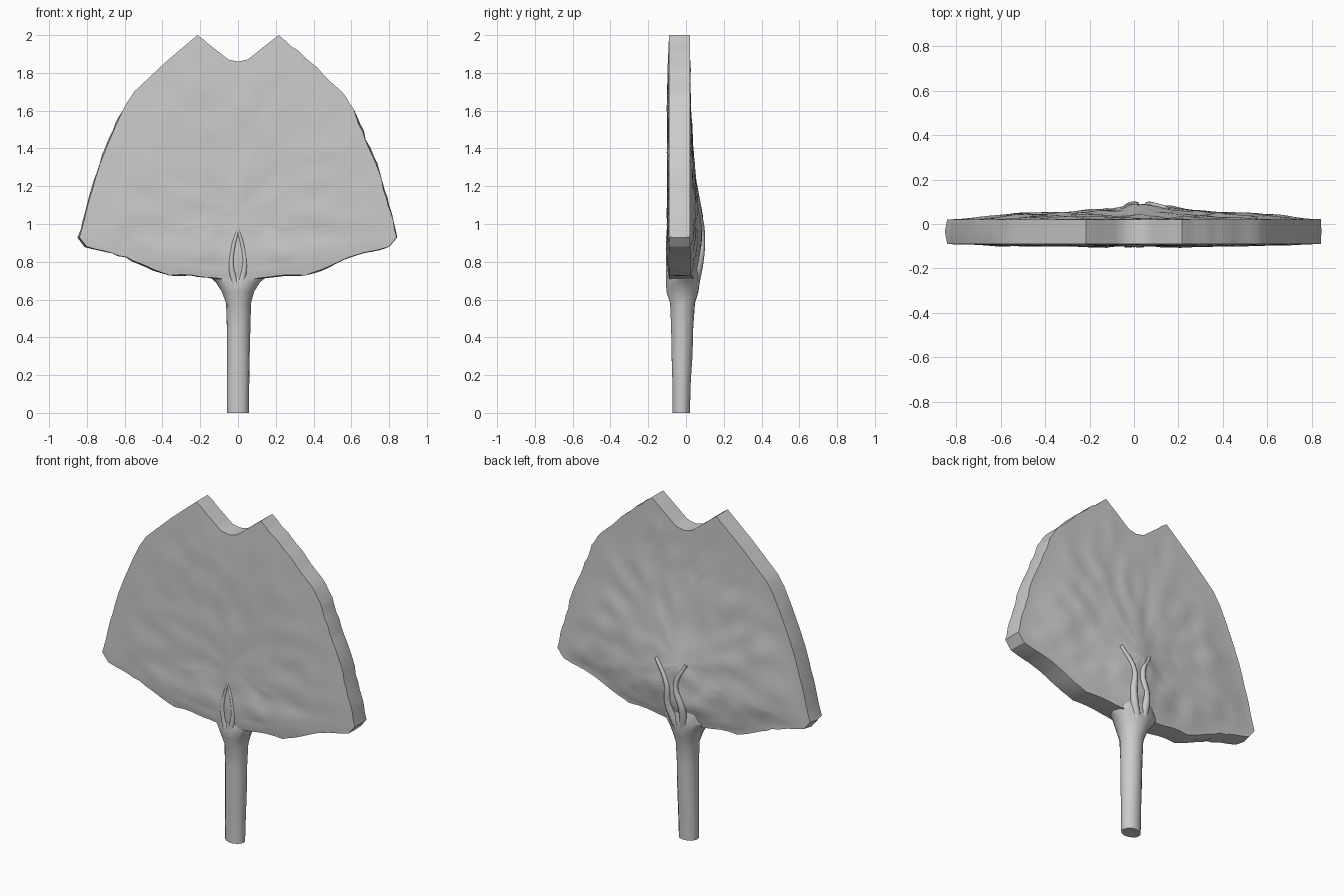
import bpy, bmesh, math
from mathutils import Vector, noise

if "Cube" in bpy.data.objects:
    bpy.data.objects.remove(bpy.data.objects["Cube"], do_unlink=True)

grey = bpy.data.materials.new("plain grey")
grey.use_nodes = True
grey.diffuse_color = (0.6, 0.6, 0.6, 1)
grey.node_tree.nodes["Principled BSDF"].inputs["Base Color"].default_value = (0.6, 0.6, 0.6, 1)


def finish(name, bm, angle):
    bmesh.ops.recalc_face_normals(bm, faces=bm.faces)
    mesh = bpy.data.meshes.new(name)
    bm.to_mesh(mesh)
    bm.free()
    mesh.materials.append(grey)
    obj = bpy.data.objects.new(name, mesh)
    bpy.context.collection.objects.link(obj)
    bpy.ops.object.select_all(action="DESELECT")
    obj.select_set(True)
    bpy.context.view_layer.objects.active = obj
    bpy.ops.object.shade_smooth_by_angle(angle=math.radians(angle))
    return obj


def bridge(bm, a, b):
    for i in range(len(a)):
        j = (i + 1) % len(a)
        bm.faces.new((a[i], a[j], b[j], b[i]))


def rough(x, z, size, amount, layer=0):
    return noise.noise(Vector((x * size, layer, z * size))) * amount


# Blade outline: notched top, curved sides, ragged lower edge
half = [(0.05, 1.87), (0.12, 1.925), (0.215, 2.0), (0.38, 1.86), (0.55, 1.70),
        (0.59, 1.64), (0.66, 1.49), (0.73, 1.32), (0.785, 1.14), (0.84, 0.93),
        (0.80, 0.88), (0.70, 0.855), (0.59, 0.825), (0.48, 0.775),
        (0.36, 0.728), (0.25, 0.73), (0.12, 0.715)]
corners = ([(0, 1.86)] + half + [(0, 0.70)] + [(-x, z) for x, z in reversed(half)])
outline = []
for k, (x, z) in enumerate(corners):
    nx, nz = corners[(k + 1) % len(corners)]
    steps = max(1, round(math.hypot(nx - x, nz - z) / 0.045))
    for s in range(steps):
        px, pz = x + (nx - x) * s / steps, z + (nz - z) * s / steps
        wobble = rough(px, pz, 14, 0.008) if s else 0
        outline.append((px + wobble, pz + wobble))

CENTER = Vector((0, 1.08))


def veins(x, z):
    # shallow ribs fanning out from the base of the blade
    fan = math.atan2(x, z - 0.72)
    reach = math.hypot(x, z - 0.72)
    return max(0, math.cos(fan * 9)) ** 6 * max(0, 1 - reach / 0.9)


def front_y(x, z, s):
    rise = min(1, (1 - s) / 0.25)
    lobe = math.exp(-((abs(x) - 0.25) / 0.22) ** 2 - ((z - 0.85) / 0.06) ** 2)
    return (-0.09 - 0.008 * rise - 0.006 * lobe - 0.005 * veins(x, z)
            + rough(x, z, 9, 0.006) * rise)


def back_y(x, z, s):
    rise = max(0, min(1, (0.95 - s) / 0.25))
    lower = max(0, min(1, (1.75 - z) / 0.6))
    swell = math.exp(-abs(x - 0.05) / 0.22 - ((z - 0.95) / 0.27) ** 2)
    return (0.02 + 0.022 * rise * lower + 0.052 * swell
            + 0.006 * veins(x, z) + rough(x, z, 9, 0.012, 5) * rise)


def blade_side(bm, depth):
    rings = []
    for s in (1, 0.97, 0.92, 0.86, 0.8, 0.74, 0.67, 0.6, 0.52, 0.44, 0.36, 0.28, 0.2, 0.1):
        ring = []
        for px, pz in outline:
            p = CENTER + (Vector((px, pz)) - CENTER) * s
            ring.append(bm.verts.new((p.x, depth(p.x, p.y, s), p.y)))
        if rings:
            bridge(bm, rings[-1], ring)
        rings.append(ring)
    mid = bm.verts.new((CENTER.x, depth(CENTER.x, CENTER.y, 0), CENTER.y))
    last = rings[-1]
    for i in range(len(last)):
        bm.faces.new((last[i], last[(i + 1) % len(last)], mid))
    return rings[0]


blade = bmesh.new()
front_rim = blade_side(blade, front_y)
back_rim = blade_side(blade, back_y)
middle = []
for a, b in zip(front_rim, back_rim):
    m = (a.co + b.co) / 2
    out = Vector((m.x, 0, m.z - CENTER.y)).normalized()
    bulge = 0 if m.z > 1.6 else 0.006 + rough(m.x, m.z, 20, 0.012)
    middle.append(blade.verts.new(m + out * bulge))
bridge(blade, front_rim, middle)
bridge(blade, middle, back_rim)
finish("leaf_blade", blade, 30)


def loft(name, sections, sides=14):
    # elliptical sections: height, centre x, radius x, centre y, radius y
    bm = bmesh.new()
    rings = []
    for z, cx, rx, cy, ry in sections:
        ring = []
        for i in range(sides):
            a = math.tau * i / sides
            r = 1 + rough(math.cos(a) + z, z + math.sin(a), 3, 0.06)
            ring.append(bm.verts.new((cx + rx * r * math.cos(a), cy + ry * r * math.sin(a), z)))
        if rings:
            bridge(bm, rings[-1], ring)
        rings.append(ring)
    bm.faces.new(rings[0])
    bm.faces.new(rings[-1])
    return finish(name, bm, 35)


# Stem widening into the base of the blade
loft("stem", [(0, 0, 0.058, -0.025, 0.046), (0.15, 0, 0.059, -0.024, 0.05),
              (0.3, 0.002, 0.06, -0.022, 0.056), (0.45, 0.003, 0.062, -0.02, 0.06),
              (0.58, 0.003, 0.067, -0.018, 0.066), (0.64, 0, 0.085, -0.018, 0.085),
              (0.69, 0, 0.115, -0.016, 0.09), (0.73, 0, 0.155, -0.012, 0.085),
              (0.8, 0, 0.13, -0.01, 0.075)])


def strand(name, points, radius):
    curve = bpy.data.curves.new(name, "CURVE")
    curve.dimensions = "3D"
    curve.bevel_depth = radius
    curve.bevel_resolution = 2
    curve.resolution_u = 5
    curve.use_fill_caps = True
    spline = curve.splines.new("BEZIER")
    spline.bezier_points.add(len(points) - 1)
    for i, (bp, p) in enumerate(zip(spline.bezier_points, points)):
        bp.co = p
        bp.handle_left_type = bp.handle_right_type = "AUTO"
        bp.radius = 1 - 0.6 * i / (len(points) - 1)
    curve.materials.append(grey)
    obj = bpy.data.objects.new(name, curve)
    bpy.context.collection.objects.link(obj)


# Raised strands where the veins gather, on both faces
for side, label in ((-1, "right"), (1, "left")):
    strand("back_rib_" + label, [(side * 0.02, 0.045, 0.68), (side * 0.045 + 0.02, 0.075, 0.82),
                                 (0.04 + side * 0.03, 0.085, 0.95),
                                 (0.05 + side * 0.1, 0.07, 1.08)], 0.026)
    strand("front_rib_" + label, [(side * 0.015, -0.088, 0.68), (side * 0.035, -0.092, 0.78),
                                  (side * 0.025, -0.096, 0.88), (0, -0.096, 0.97)], 0.018)
